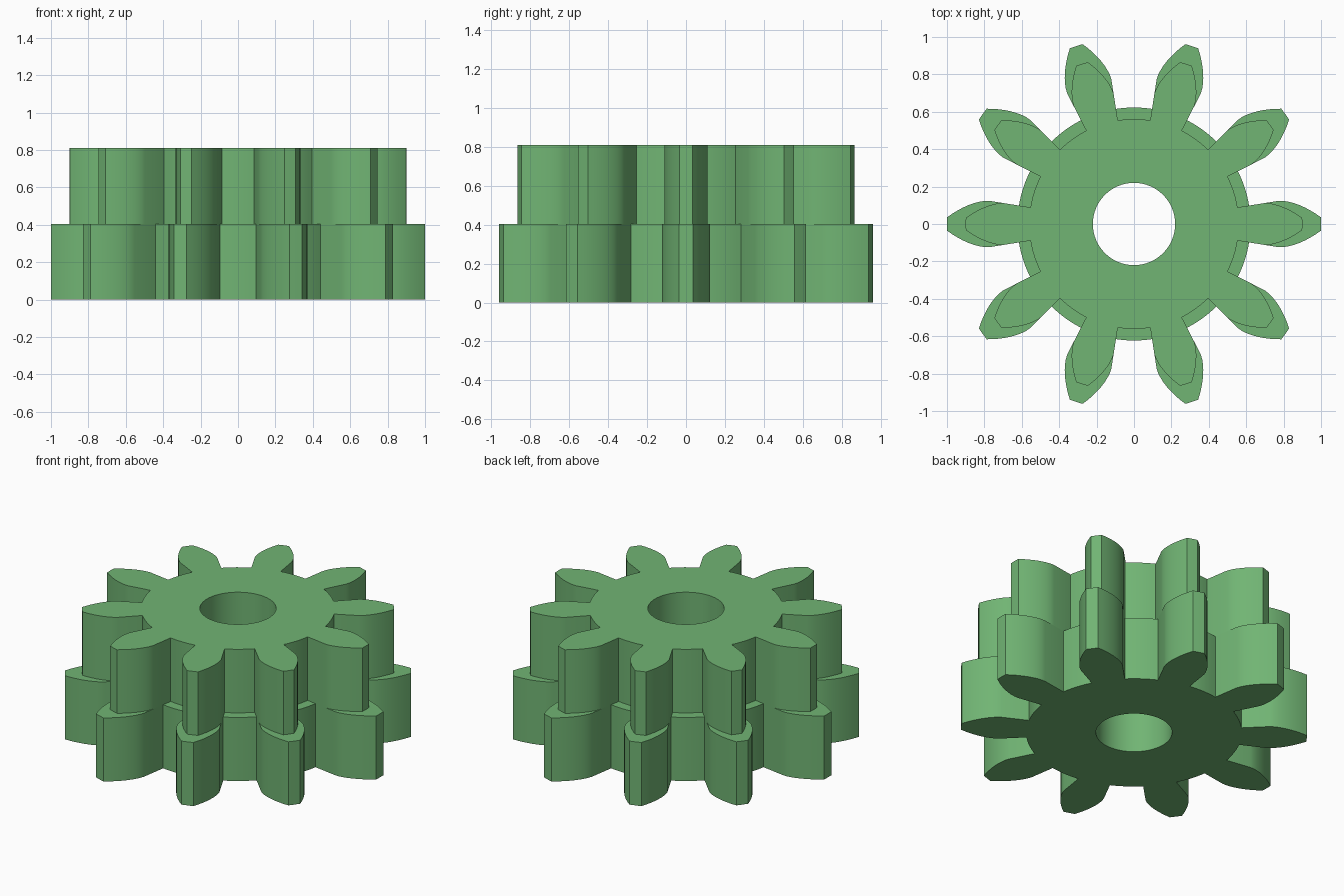
import bpy, bmesh, math

if "Cube" in bpy.data.objects:
    bpy.data.objects.remove(bpy.data.objects["Cube"])

TEETH, BORE, HEIGHT = 10, 0.22, 0.405
TIP, BASE, ROOT = 1.0, 0.783, 0.623      # radii of the larger gear
HALF = math.radians(9.1)                 # half tooth angle at the base circle

green = bpy.data.materials.new("green")
green.diffuse_color = (0.165, 0.46, 0.174, 1)
green.use_nodes = True
green.node_tree.nodes["Principled BSDF"].inputs["Base Color"].default_value = green.diffuse_color


def polar(r, a):
    return (r * math.cos(a), r * math.sin(a))


def half_angle(r):
    """Half tooth angle at radius r: radial flank, then involute."""
    if r <= BASE:
        return HALF
    return HALF - (math.sqrt((r / BASE) ** 2 - 1) - math.acos(BASE / r))


def gear_outline(scale):
    pitch = 2 * math.pi / TEETH
    radii = [ROOT] + [BASE + (TIP - BASE) * i / 8 for i in range(9)]
    pts = []
    for t in range(TEETH):
        c = t * pitch
        pts += [polar(r * scale, c - half_angle(r)) for r in radii]
        pts.append(polar(TIP * scale, c))
        pts += [polar(r * scale, c + half_angle(r)) for r in reversed(radii)]
        # rounded valley floor up to the next tooth
        gap = pitch - 2 * HALF
        pts += [polar(ROOT * scale, c + HALF + gap * i / 6) for i in range(1, 6)]
    return pts


def make_gear(name, scale, z):
    bm = bmesh.new()
    bore = [polar(BORE, 2 * math.pi * i / 64) for i in range(64)]
    edges = []
    for loop in (gear_outline(scale), bore):
        vs = [bm.verts.new((x, y, z)) for x, y in loop]
        edges += [bm.edges.new((vs[i - 1], vs[i])) for i in range(len(vs))]
    bmesh.ops.triangle_fill(bm, edges=edges, use_beauty=True)
    # raise the flat profile into a solid
    res = bmesh.ops.extrude_face_region(bm, geom=bm.faces[:], use_keep_orig=True)
    top = [g for g in res["geom"] if isinstance(g, bmesh.types.BMVert)]
    bmesh.ops.translate(bm, verts=top, vec=(0, 0, HEIGHT))
    bmesh.ops.recalc_face_normals(bm, faces=bm.faces[:])
    me = bpy.data.meshes.new(name)
    bm.to_mesh(me)
    bm.free()
    me.materials.append(green)
    ob = bpy.data.objects.new(name, me)
    bpy.context.collection.objects.link(ob)
    bpy.ops.object.select_all(action='DESELECT')
    ob.select_set(True)
    bpy.context.view_layer.objects.active = ob
    bpy.ops.object.shade_smooth_by_angle(angle=math.radians(30))


make_gear("lower_gear", 1.0, 0.0)
make_gear("upper_gear", 0.9, HEIGHT)
